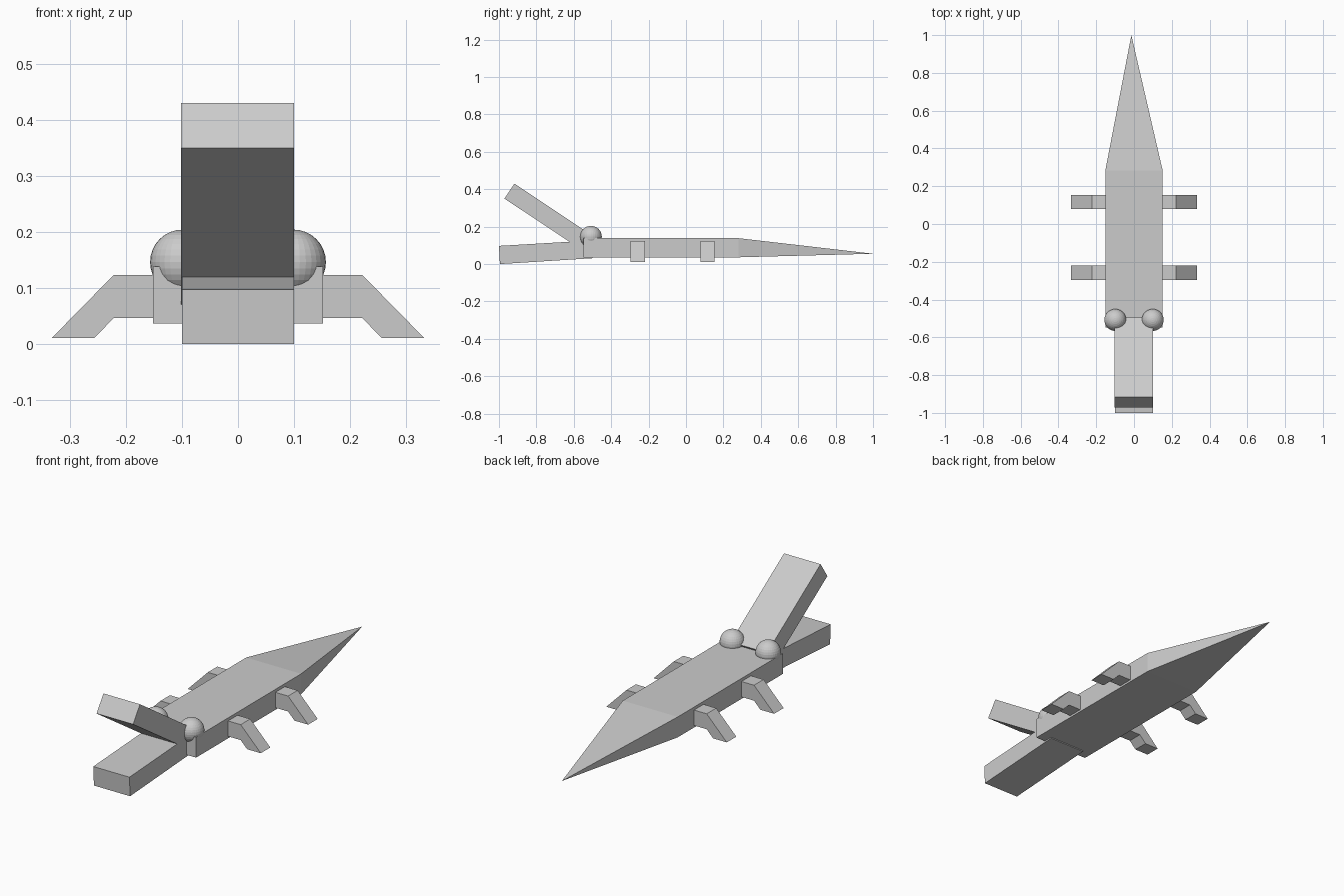
import bpy, bmesh

if "Cube" in bpy.data.objects:
    bpy.data.objects.remove(bpy.data.objects["Cube"])


def mesh_object(name, bm):
    bmesh.ops.recalc_face_normals(bm, faces=bm.faces)
    me = bpy.data.meshes.new(name)
    bm.to_mesh(me)
    bm.free()
    ob = bpy.data.objects.new(name, me)
    bpy.context.collection.objects.link(ob)
    return ob


def extrude(name, profile, axis, lo, hi):
    """Profile is (y, z) for axis 'x' and (x, z) for axis 'y'."""
    bm = bmesh.new()
    put = (lambda p, d: (d, p[0], p[1])) if axis == 'x' else (lambda p, d: (p[0], d, p[1]))
    a = [bm.verts.new(put(p, lo)) for p in profile]
    b = [bm.verts.new(put(p, hi)) for p in profile]
    bm.faces.new(a)
    bm.faces.new(b)
    n = len(a)
    for i in range(n):
        j = (i + 1) % n
        bm.faces.new((a[i], a[j], b[j], b[i]))
    return mesh_object(name, bm)


# Body and tapering tail, drawn to a single tip
HALF, FRONT, REAR, BOTTOM, TOP = 0.152, -0.548, 0.282, 0.036, 0.138
bm = bmesh.new()
rings = [[bm.verts.new((x, y, z)) for x, z in
          ((-HALF, BOTTOM), (HALF, BOTTOM), (HALF, TOP), (-HALF, TOP))]
         for y in (FRONT, REAR)]
tip = bm.verts.new((-0.014, 1.0, 0.055))
bm.faces.new(rings[0])
for i in range(4):
    j = (i + 1) % 4
    bm.faces.new((rings[0][i], rings[0][j], rings[1][j], rings[1][i]))
    bm.faces.new((rings[1][i], rings[1][j], tip))
mesh_object("body_and_tail", bm)

# Open jaws, sunk into the front of the body
extrude("upper_jaw", [(-0.971, 0.350), (-0.917, 0.430), (-0.495, 0.148), (-0.549, 0.070)],
        'x', -0.102, 0.1)
extrude("lower_jaw", [(-0.995, 0.0), (-1.0, 0.097), (-0.505, 0.126), (-0.5, 0.031)],
        'x', -0.1, 0.1)

# Bent legs and eyes on both sides
leg = [(0.14, 0.123), (0.222, 0.123), (0.333, 0.010),
       (0.257, 0.010), (0.222, 0.046), (0.14, 0.046)]
for s, side in ((-1, "left"), (1, "right")):
    for label, y in (("front", -0.258), ("rear", 0.116)):
        extrude(f"{label}_leg_{side}", [(s * x, z) for x, z in leg],
                'y', y - 0.0375, y + 0.0375)
    bpy.ops.mesh.primitive_uv_sphere_add(segments=32, ring_count=16, radius=0.058,
                                         location=(s * 0.099, -0.508, 0.146))
    bpy.context.object.name = f"eye_{side}"
